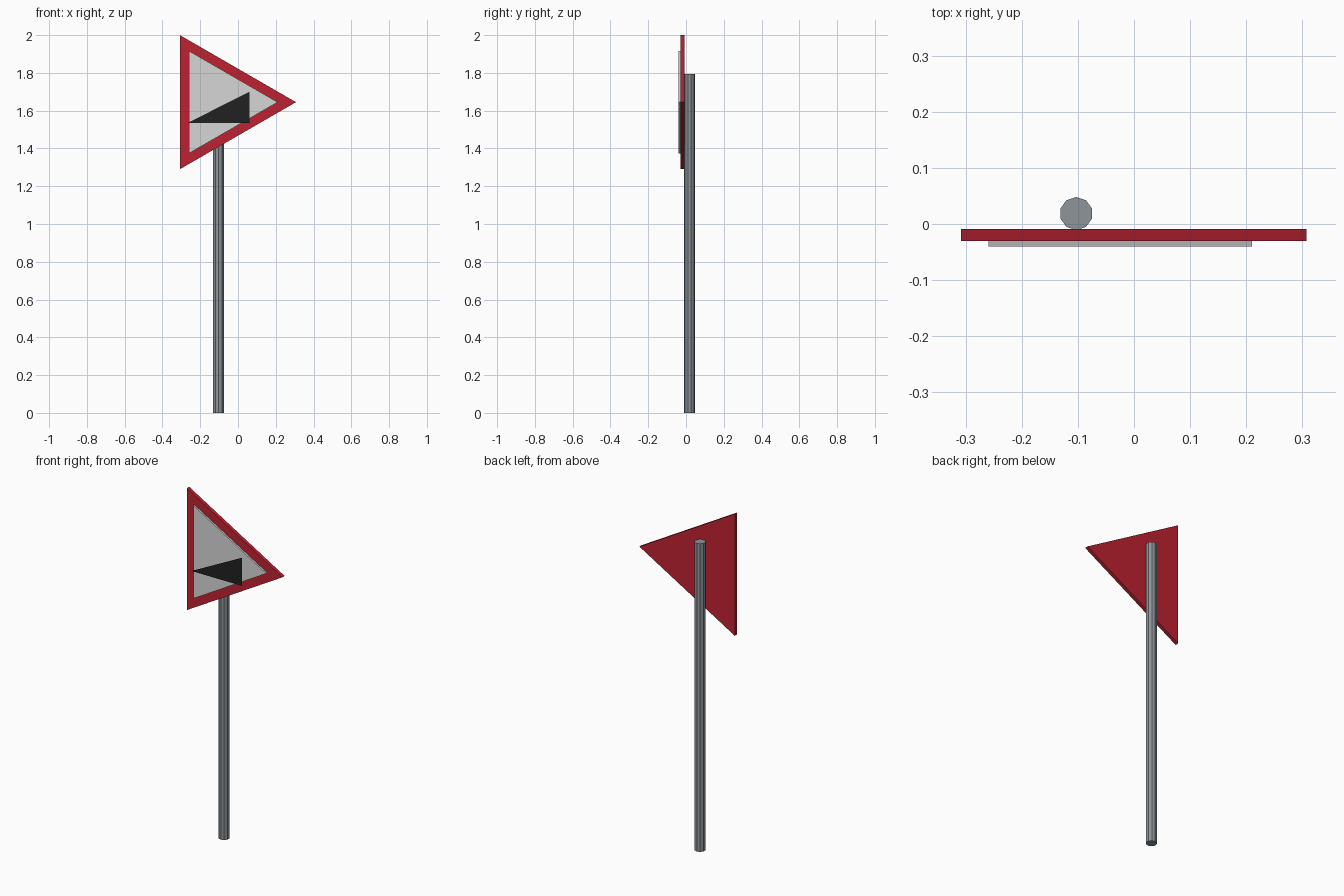
import bpy
import bmesh
from math import cos, sin, pi

cube = bpy.data.objects.get("Cube")
if cube:
    bpy.data.objects.remove(cube, do_unlink=True)

POLE_X = -0.103
SIGN_Z = 1.645


def material(name, rgb):
    mat = bpy.data.materials.new(name)
    mat.use_nodes = True
    mat.diffuse_color = (*rgb, 1)
    bsdf = mat.node_tree.nodes["Principled BSDF"]
    bsdf.inputs["Base Color"].default_value = (*rgb, 1)
    bsdf.inputs["Roughness"].default_value = 0.6
    return mat


def plate(name, outline, front, depth, mat):
    """Polygon in the x-z plane facing the front, extruded backwards by depth."""
    bm = bmesh.new()
    face = bm.faces.new([bm.verts.new((x, front, z)) for x, z in outline])
    if depth:
        geom = bmesh.ops.extrude_face_region(bm, geom=[face], use_keep_orig=True)["geom"]
        moved = [v for v in geom if isinstance(v, bmesh.types.BMVert)]
        bmesh.ops.translate(bm, verts=moved, vec=(0, depth, 0))
        bmesh.ops.recalc_face_normals(bm, faces=bm.faces)
    mesh = bpy.data.meshes.new(name)
    bm.to_mesh(mesh)
    bm.free()
    mesh.materials.append(mat)
    obj = bpy.data.objects.new(name, mesh)
    bpy.context.collection.objects.link(obj)
    return obj


def triangle(radius):
    """Equilateral triangle pointing to +x, centred on the pole axis."""
    angles = [i * 2 * pi / 3 for i in range(3)]
    return [(POLE_X + radius * cos(a), SIGN_Z + radius * sin(a)) for a in angles]


red = material("sign red", (0.52, 0.016, 0.032))
white = material("panel white", (0.67, 0.67, 0.67))
black = material("symbol black", (0.015, 0.015, 0.015))
grey = material("pole grey", (0.27, 0.30, 0.32))

# Ten-sided pole
bpy.ops.mesh.primitive_cylinder_add(vertices=10, radius=0.0295, depth=1.795,
                                    location=(POLE_X, 0.0186, 1.795 / 2))
pole = bpy.context.object
pole.name = "pole"
pole.data.materials.append(grey)

# Red board, white panel in front of it, and the flat slope symbol
plate("sign_board", triangle(0.41), -0.03, 0.021, red)
plate("sign_panel", triangle(0.313), -0.04, 0.011, white)
plate("slope_symbol", [(-0.267, 1.535), (0.06, 1.535), (0.06, 1.70)], -0.047, 0, black)
